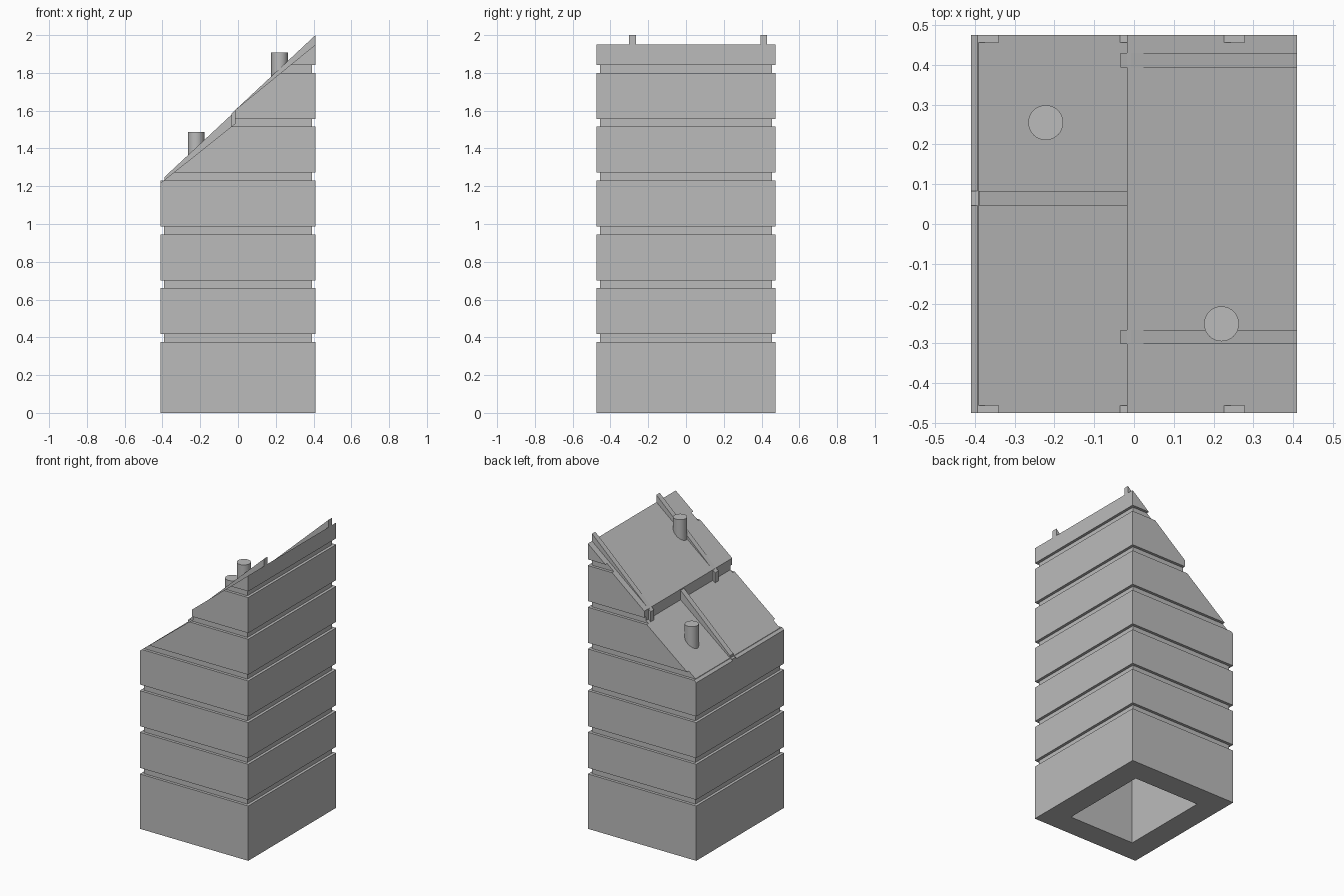
import bpy
import bmesh

old = bpy.data.objects.get("Cube")
if old:
    bpy.data.objects.remove(old, do_unlink=True)

grey = bpy.data.materials.new("plain_grey")
grey.use_nodes = True
colour = (0.5, 0.5, 0.5, 1)
grey.diffuse_color = colour
grey.node_tree.nodes["Principled BSDF"].inputs["Base Color"].default_value = colour

HALF_X, HALF_Y = 0.41, 0.475
INSET = 0.019      # groove depth
STEP_X = -0.017    # where the roof steps up
WALL = 0.16        # thickness of the hollow shell


def prism(name, profile, y0, y1):
    """Extrude an x-z profile from y0 to y1."""
    bm = bmesh.new()
    face = bm.faces.new([bm.verts.new((x, y0, z)) for x, z in profile])
    side = bmesh.ops.extrude_face_region(bm, geom=[face])["geom"]
    verts = [v for v in side if isinstance(v, bmesh.types.BMVert)]
    bmesh.ops.translate(bm, verts=verts, vec=(0, y1 - y0, 0))
    bmesh.ops.recalc_face_normals(bm, faces=bm.faces)
    mesh = bpy.data.meshes.new(name)
    bm.to_mesh(mesh)
    bm.free()
    mesh.materials.append(grey)
    obj = bpy.data.objects.new(name, mesh)
    bpy.context.collection.objects.link(obj)
    return obj


def cut(target, cutter):
    """Subtract the cutter and keep it hidden."""
    cutter.hide_render = True
    cutter.hide_set(True)
    cutter.display_type = 'WIRE'
    mod = target.modifiers.new(cutter.name, 'BOOLEAN')
    mod.operation = 'DIFFERENCE'
    mod.solver = 'EXACT'
    mod.object = cutter


def apply_cuts(obj):
    """Bake the cuts into the mesh and drop the cutters."""
    depsgraph = bpy.context.evaluated_depsgraph_get()
    baked = bpy.data.meshes.new_from_object(obj.evaluated_get(depsgraph))
    cutters = [m.object for m in obj.modifiers]
    obj.modifiers.clear()
    obj.data = baked
    for cutter in cutters:
        bpy.data.objects.remove(cutter, do_unlink=True)


def groove_ring(index, z0, z1):
    """Rectangular ring that carves one groove around the tower."""
    bm = bmesh.new()
    loops = []
    for z in (z0, z1):
        for hx, hy in ((HALF_X + 0.1, HALF_Y + 0.1), (HALF_X - INSET, HALF_Y - INSET)):
            corners = ((-hx, -hy), (hx, -hy), (hx, hy), (-hx, hy))
            loops.append([bm.verts.new((x, y, z)) for x, y in corners])
    for a, b in ((0, 1), (1, 3), (3, 2), (2, 0)):
        for i in range(4):
            j = (i + 1) % 4
            bm.faces.new((loops[a][i], loops[a][j], loops[b][j], loops[b][i]))
    bmesh.ops.recalc_face_normals(bm, faces=bm.faces)
    mesh = bpy.data.meshes.new("groove_cutter")
    bm.to_mesh(mesh)
    bm.free()
    mesh.materials.append(grey)
    obj = bpy.data.objects.new(f"groove_cutter_{index}", mesh)
    bpy.context.collection.objects.link(obj)
    return obj


# Tower with a stepped sloping roof
tower = prism("tower", [(-HALF_X, 0), (HALF_X, 0), (HALF_X, 1.95),
                        (STEP_X, 1.602), (STEP_X, 1.53), (-HALF_X, 1.217)],
              -HALF_Y, HALF_Y)

# Hollow interior, open at the bottom
inner = HALF_X - WALL
cavity = prism("cavity_cutter", [(-inner, -0.1), (inner, -0.1), (inner, 1.6), (-inner, 1.2)],
               WALL - HALF_Y, HALF_Y - WALL)
cut(tower, cavity)

# Evenly spaced horizontal grooves
for i in range(6):
    z = 0.375 + 0.285 * i
    cut(tower, groove_ring(i, z, z + 0.042))
bpy.context.view_layer.update()
apply_cuts(tower)

# Tapered ribs on the upper roof
for name, y in (("front_upper_rib", -0.284), ("back_upper_rib", 0.412)):
    prism(name, [(-0.034, 1.5), (0.0, 1.5), (HALF_X, 1.87),
                 (HALF_X, 2.0), (-0.034, 1.585)], y - 0.018, y + 0.018)

# Tapered rib on the lower roof, with a flat toe
prism("lower_rib", [(-HALF_X, 1.19), (0.0, 1.5), (0.0, 1.59), (STEP_X, 1.595),
                    (-0.39, 1.248), (-0.39, 1.23), (-HALF_X, 1.23)], 0.046, 0.083)

# Vent pipes
for name, x, y, top in (("lower_vent", -0.222, 0.255, 1.487), ("upper_vent", 0.22, -0.251, 1.907)):
    height = 0.25
    bpy.ops.mesh.primitive_cylinder_add(vertices=32, radius=0.044, depth=height,
                                        location=(x, y, top - height / 2))
    vent = bpy.context.object
    vent.name = name
    vent.data.materials.append(grey)
    bpy.ops.object.shade_smooth_by_angle()
